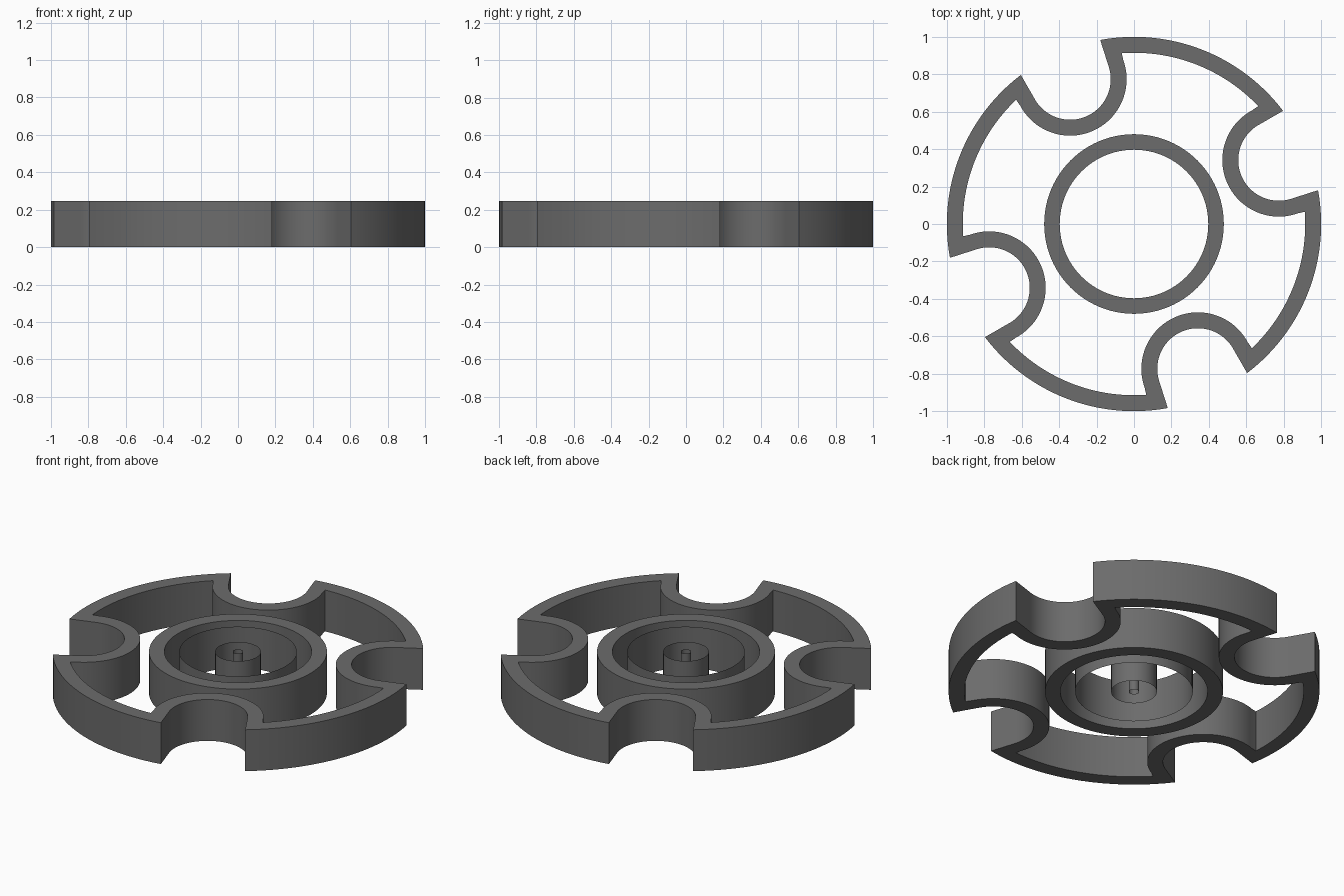
import bpy, bmesh
from math import sin, cos, radians, pi

old = bpy.data.objects.get("Cube")
if old:
    bpy.data.objects.remove(old, do_unlink=True)

HEIGHT = 0.246
NOTCH_DIR = radians(23.8)   # direction of the first notch
NOTCH_DIST = 0.846          # distance of notch centres from the axis

grey = bpy.data.materials.new("dark grey")
grey.use_nodes = True
colour = (0.15, 0.15, 0.15, 1)
grey.diffuse_color = colour
grey.node_tree.nodes["Principled BSDF"].inputs["Base Color"].default_value = colour


def finish(name, bm):
    bmesh.ops.recalc_face_normals(bm, faces=bm.faces)
    mesh = bpy.data.meshes.new(name)
    bm.to_mesh(mesh)
    bm.free()
    mesh.materials.append(grey)
    obj = bpy.data.objects.new(name, mesh)
    bpy.context.collection.objects.link(obj)
    bpy.ops.object.select_all(action='DESELECT')
    obj.select_set(True)
    bpy.context.view_layer.objects.active = obj
    bpy.ops.object.shade_smooth_by_angle(angle=radians(30))
    return obj


def circle(radius, count=96):
    return [(radius * cos(2 * pi * i / count), radius * sin(2 * pi * i / count))
            for i in range(count)]


def bridge(bm, a, b):
    for i in range(len(a)):
        j = (i + 1) % len(a)
        bm.faces.new((a[i], a[j], b[j], b[i]))


def wall(name, outer, inner=None):
    """Closed wall between two outlines, or a bare sheet from one outline."""
    bm = bmesh.new()
    loops = [[bm.verts.new((x, y, z)) for x, y in outline]
             for outline in (outer, inner) if outline for z in (0, HEIGHT)]
    bridge(bm, loops[0], loops[1])
    if inner:
        bridge(bm, loops[1], loops[3])
        bridge(bm, loops[3], loops[2])
        bridge(bm, loops[2], loops[0])
    return finish(name, bm)


def notched_outline(rim, notch, half):
    """Round rim with four scooped notches; half is the notch's half angle."""
    points = []
    for k in range(4):
        a = NOTCH_DIR + k * pi / 2
        # Scoop, swept from one side to the other through the inner side
        for i in range(41):
            t = radians(-94 - 172 * i / 40)
            u, v = NOTCH_DIST + notch * cos(t), notch * sin(t)
            points.append((u * cos(a) - v * sin(a), u * sin(a) + v * cos(a)))
        # Rim arc up to the next notch
        for i in range(33):
            t = a + half + (pi / 2 - 2 * half) * i / 32
            points.append((rim * cos(t), rim * sin(t)))
    return points


# Notched outer wall
wall("notched_rim", notched_outline(1.0, 0.217, radians(13.4)),
     notched_outline(0.915, 0.302, radians(19.7)))

# Thick hub ring
wall("hub_ring", circle(0.48), circle(0.397))

# Thin open sleeves inside the hub
for name, radius in (("outer_sleeve", 0.317), ("inner_sleeve", 0.123), ("axle_sleeve", 0.028)):
    wall(name, circle(radius, 64))
